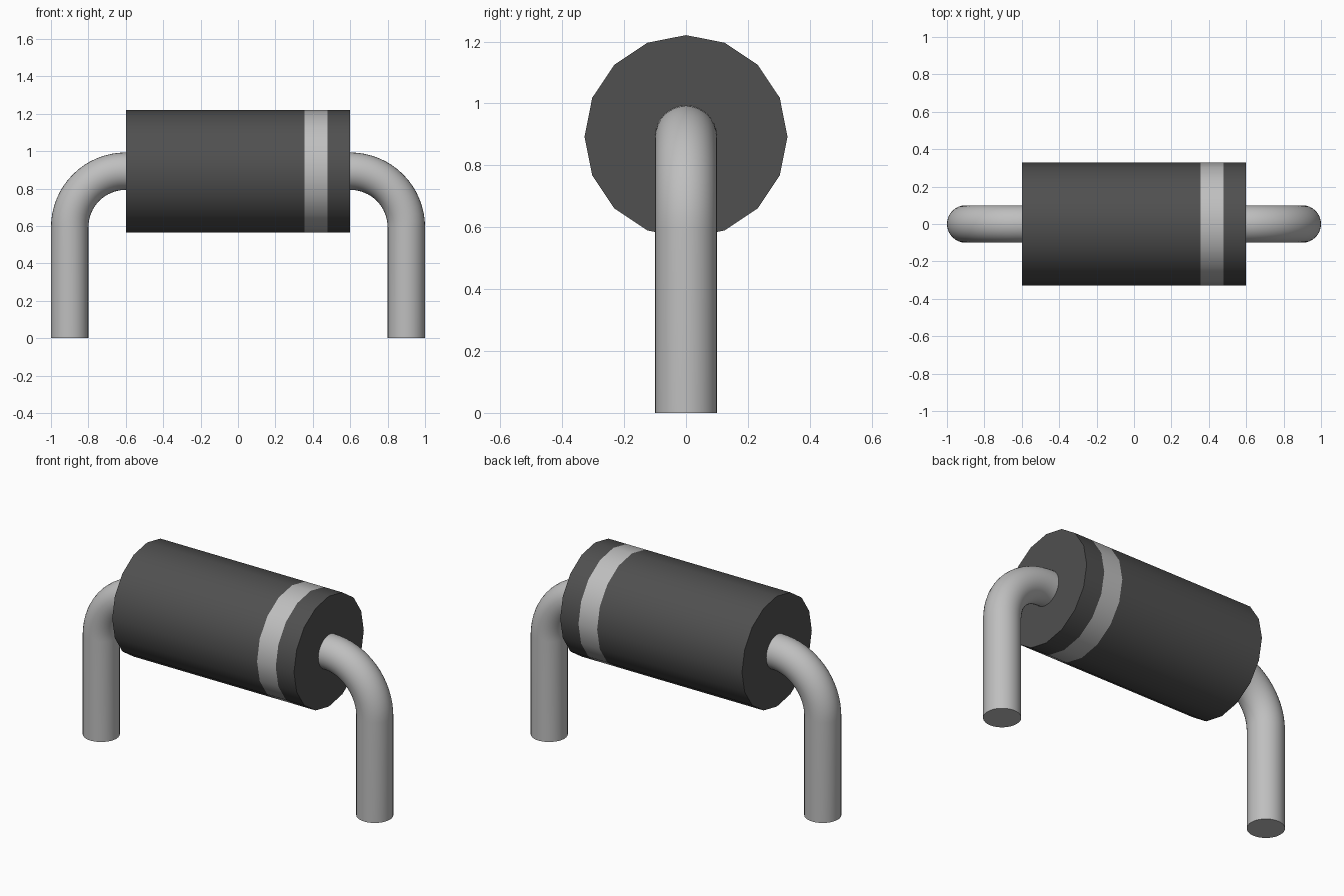
import bpy, bmesh, math
from mathutils import Matrix, Vector

cube = bpy.data.objects.get("Cube")
if cube:
    bpy.data.objects.remove(cube, do_unlink=True)


def material(name, value):
    mat = bpy.data.materials.new(name)
    mat.use_nodes = True
    colour = (value, value, value, 1)
    mat.diffuse_color = colour
    mat.node_tree.nodes["Principled BSDF"].inputs["Base Color"].default_value = colour
    return mat


dark = material("dark grey casing", 0.08)
silver = material("light grey metal", 0.52)


def finish(name, bm, mats):
    bmesh.ops.recalc_face_normals(bm, faces=bm.faces)
    mesh = bpy.data.meshes.new(name)
    bm.to_mesh(mesh)
    bm.free()
    for m in mats:
        mesh.materials.append(m)
    obj = bpy.data.objects.new(name, mesh)
    bpy.context.collection.objects.link(obj)
    bpy.ops.object.select_all(action="DESELECT")
    obj.select_set(True)
    bpy.context.view_layer.objects.active = obj
    bpy.ops.object.shade_smooth_by_angle(angle=math.radians(30))
    return obj


AXIS_Z = 0.893        # height of the body's axis
BODY_R, HALF_LEN = 0.328, 0.598
LEAD_R, BEND_R = 0.1, 0.3
BAND = (0.355, 0.478)

# Body: 16-sided barrel lying along x, cut at the band edges
bm = bmesh.new()
bmesh.ops.create_cone(bm, cap_ends=True, segments=16, radius1=BODY_R, radius2=BODY_R,
                      depth=2 * HALF_LEN,
                      matrix=Matrix.Translation((0, 0, AXIS_Z)) @ Matrix.Rotation(math.pi / 2, 4, "Y"))
for x in BAND:
    bmesh.ops.bisect_plane(bm, geom=bm.verts[:] + bm.edges[:] + bm.faces[:],
                           plane_co=(x, 0, 0), plane_no=(1, 0, 0))
for f in bm.faces:
    f.material_index = int(BAND[0] < f.calc_center_median().x < BAND[1])
finish("body", bm, [dark, silver])


def extrude_ring(bm, edges, offset):
    geom = bmesh.ops.extrude_edge_only(bm, edges=edges)["geom"]
    verts = [g for g in geom if isinstance(g, bmesh.types.BMVert)]
    bmesh.ops.translate(bm, verts=verts, vec=Vector(offset))
    return [e for e in geom if isinstance(e, bmesh.types.BMEdge)
            and all(v in verts for v in e.verts)]


# Lead: straight leg, quarter bend, short stub inside the body
def lead(name, side):
    bm = bmesh.new()
    bmesh.ops.create_circle(bm, cap_ends=True, segments=32, radius=LEAD_R,
                            matrix=Matrix.Translation((side * 0.9, 0, 0)))
    ring = extrude_ring(bm, bm.edges[:], (0, 0, AXIS_Z - BEND_R))
    last = bmesh.ops.spin(bm, geom=ring, cent=(side * 0.6, 0, AXIS_Z - BEND_R),
                          axis=(0, 1, 0), angle=-side * math.pi / 2, steps=16)["geom_last"]
    ring = [g for g in last if isinstance(g, bmesh.types.BMEdge)]
    extrude_ring(bm, ring, (-side * 0.03, 0, 0))
    bmesh.ops.remove_doubles(bm, verts=bm.verts, dist=1e-5)
    finish(name, bm, [silver])


lead("left_lead", 1)
lead("right_lead", -1)
